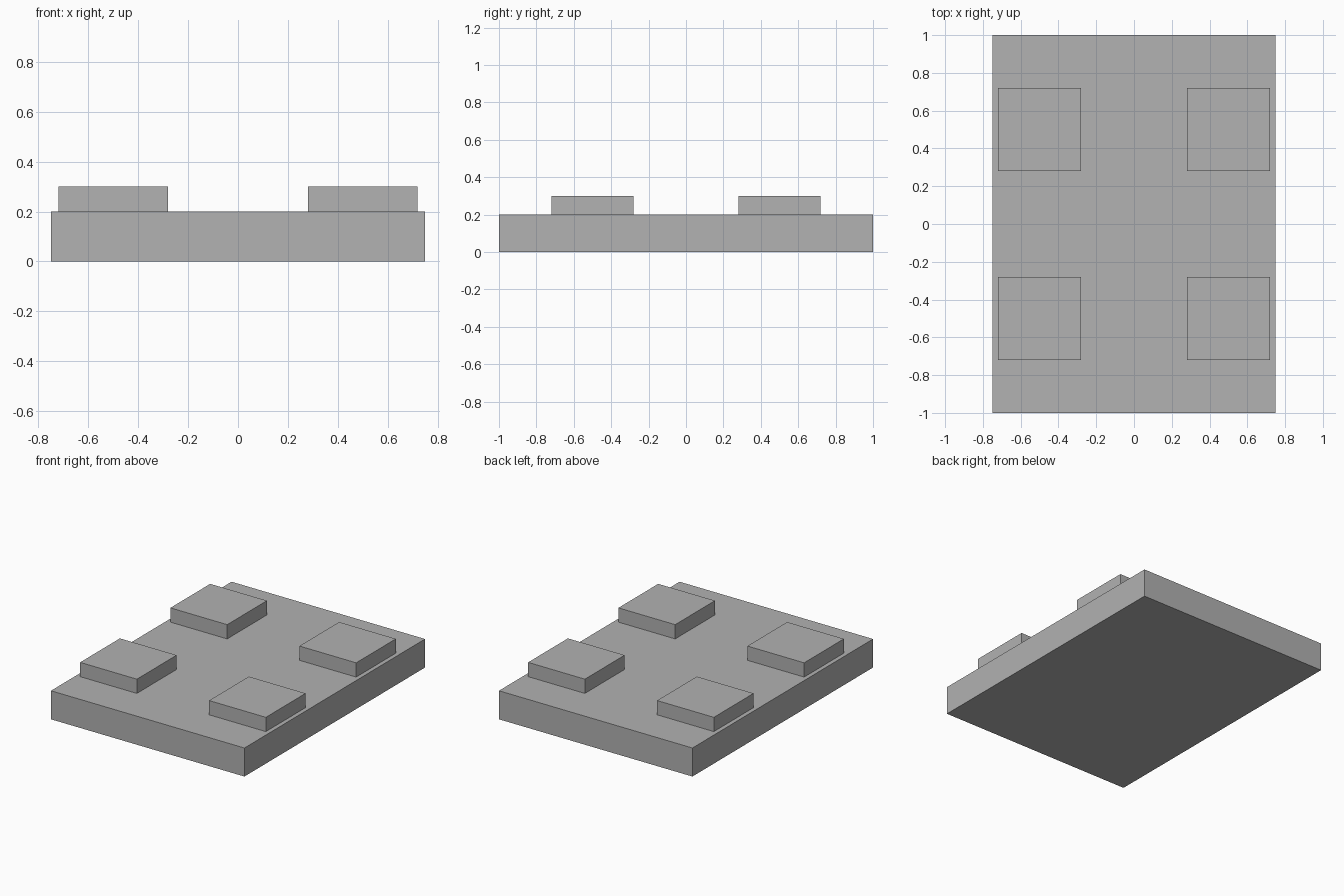
import bpy

# Remove the default object
cube = bpy.data.objects.get("Cube")
if cube:
    bpy.data.objects.remove(cube, do_unlink=True)

# Single grey material
GREY = (0.445, 0.445, 0.445, 1)
grey = bpy.data.materials.new("plain grey")
grey.use_nodes = True
grey.diffuse_color = GREY
bsdf = next(n for n in grey.node_tree.nodes if n.type == "BSDF_PRINCIPLED")
bsdf.inputs["Base Color"].default_value = GREY


def box(name, size, x, y, bottom):
    """Add a flat-sided box resting on the given height."""
    bpy.ops.mesh.primitive_cube_add(size=1, location=(x, y, bottom + size[2] / 2))
    obj = bpy.context.object
    obj.name = name
    obj.scale = size
    bpy.ops.object.transform_apply(location=False, rotation=False, scale=True)
    obj.data.materials.append(grey)
    return obj


# Base slab
SLAB_HEIGHT = 0.2
box("base_slab", (1.5, 2, SLAB_HEIGHT), 0, 0, 0)

# Four raised square pads, one near each corner
PAD_SIZE = (0.44, 0.44, 0.1)
PAD_OFFSET = 0.5
for side, sx in (("left", 1), ("right", -1)):
    for end, sy in (("front", -1), ("back", 1)):
        box(f"{end}_{side}_pad", PAD_SIZE, sx * PAD_OFFSET, sy * PAD_OFFSET, SLAB_HEIGHT)
